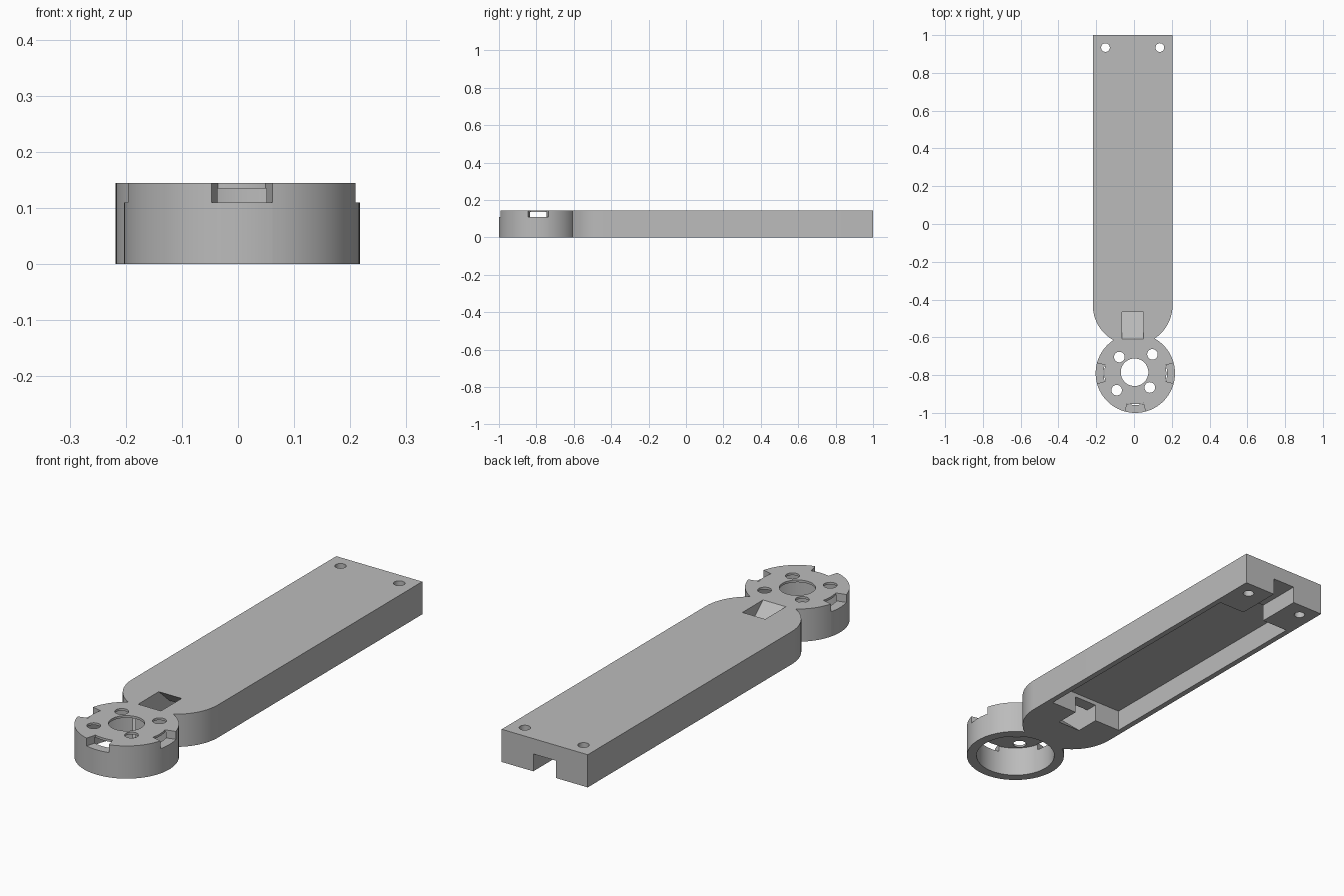
import bpy
import bmesh
from math import sin, cos, pi, radians
from mathutils import Vector

cube = bpy.data.objects.get("Cube")
if cube:
    bpy.data.objects.remove(cube, do_unlink=True)

HEIGHT = 0.145
ARM_X, ARM_HALF, ARM_END = -0.007, 0.211, -0.43   # arm centre line, half width, rounded end centre
CUP_X, CUP_Y, CUP_R = 0.007, -0.79, 0.21          # motor cup centre and radius
SLOT_HALF = 0.056                                 # half width of the cable slot

grey = bpy.data.materials.new("plain_grey")
grey.use_nodes = True
grey.diffuse_color = (0.5, 0.5, 0.5, 1)
grey.node_tree.nodes["Principled BSDF"].inputs["Base Color"].default_value = (0.5, 0.5, 0.5, 1)


def arc(cx, cy, r, start, end, steps):
    angles = [radians(start + (end - start) * i / steps) for i in range(steps + 1)]
    return [(cx + r * cos(a), cy + r * sin(a)) for a in angles]


def prism(name, outline, low, high, along_x=False):
    """Extrude an outline along z, or a (y, z) outline along x."""
    bm = bmesh.new()
    place = (lambda a, b: (low, a, b)) if along_x else (lambda a, b: (a, b, low))
    face = bm.faces.new([bm.verts.new(place(a, b)) for a, b in outline])
    shift = Vector((high - low, 0, 0)) if along_x else Vector((0, 0, high - low))
    made = bmesh.ops.extrude_face_region(bm, geom=[face])["geom"]
    bmesh.ops.translate(bm, vec=shift, verts=[v for v in made if isinstance(v, bmesh.types.BMVert)])
    bmesh.ops.recalc_face_normals(bm, faces=bm.faces)
    mesh = bpy.data.meshes.new(name)
    bm.to_mesh(mesh)
    bm.free()
    mesh.materials.append(grey)
    obj = bpy.data.objects.new(name, mesh)
    bpy.context.collection.objects.link(obj)
    return obj


def cylinder(name, x, y, r, low, high, steps=32):
    return prism(name, arc(x, y, r, 0, 360, steps)[:-1], low, high)


def box(name, x0, x1, y0, y1, low, high):
    return prism(name, [(x0, y0), (x1, y0), (x1, y1), (x0, y1)], low, high)


def combine(target, other, operation):
    """Apply a boolean and remove the helper."""
    mod = target.modifiers.new("boolean", 'BOOLEAN')
    mod.operation, mod.solver, mod.object = operation, 'EXACT', other
    bpy.ops.object.select_all(action='DESELECT')
    bpy.context.view_layer.objects.active = target
    target.select_set(True)
    bpy.ops.object.modifier_apply(modifier=mod.name)
    bpy.data.objects.remove(other, do_unlink=True)


# Arm with a rounded front end, joined to the round motor cup
arm_outline = [(ARM_X + ARM_HALF, 1), (ARM_X - ARM_HALF, 1)]
arm_outline += arc(ARM_X, ARM_END, ARM_HALF, 180, 360, 48)
arm = prism("motor_arm", arm_outline, 0, HEIGHT)
combine(arm, cylinder("motor_cup", CUP_X, CUP_Y, CUP_R, 0, HEIGHT, 96), 'UNION')

# Cup hollow, open below, under a thin cap
cutters = [cylinder("cup_hollow", CUP_X, CUP_Y, 0.168, -0.1, 0.135, 96)]

# Shaft hole and four mounting holes in the cap
cutters.append(cylinder("shaft_hole", CUP_X - 0.004, CUP_Y + 0.005, 0.073, 0.1, 0.2, 48))
for angle, reach in ((45, 0.134), (135, 0.114), (225, 0.134), (315, 0.114)):
    a = radians(angle)
    cutters.append(cylinder("mount_hole", CUP_X - 0.004 + reach * cos(a),
                            CUP_Y + 0.005 + reach * sin(a), 0.028, 0.1, 0.2))

# Vent notches in the rim at the right, front and left
for middle in (0, 180, 270):
    sector = arc(CUP_X, CUP_Y, 0.164, middle - 15, middle + 15, 10)
    sector += arc(CUP_X, CUP_Y, 0.26, middle + 15, middle - 15, 10)
    cutters.append(prism("vent_notch", sector, 0.11, 0.2))

# Long hollow under the arm and the cable slot through its back end
cutters.append(box("arm_hollow", ARM_X - 0.186, ARM_X + 0.186, -0.334, 0.795, -0.1, 0.095))
cutters.append(box("back_slot", ARM_X - SLOT_HALF, ARM_X + SLOT_HALF, 0.7, 1.1, -0.1, 0.077))

# Sloping cable passage from the hollow up to the top
passage = [(-0.3, -0.05), (-0.3, 0.077), (-0.39, 0.077), (-0.465, HEIGHT), (-0.465, 0.2),
           (-0.61, 0.2), (-0.61, HEIGHT), (-0.445, 0), (-0.445, -0.05)]
cutters.append(prism("cable_passage", passage, ARM_X - SLOT_HALF, ARM_X + SLOT_HALF, True))

# Screw holes at the back end
for side in (-1, 1):
    cutters.append(cylinder("screw_hole", ARM_X + side * 0.144, 0.934, 0.023, -0.1, 0.2))

for cutter in cutters:
    combine(arm, cutter, 'DIFFERENCE')

bpy.ops.object.select_all(action='DESELECT')
arm.select_set(True)
bpy.context.view_layer.objects.active = arm
bpy.ops.object.shade_smooth_by_angle(angle=radians(30))
